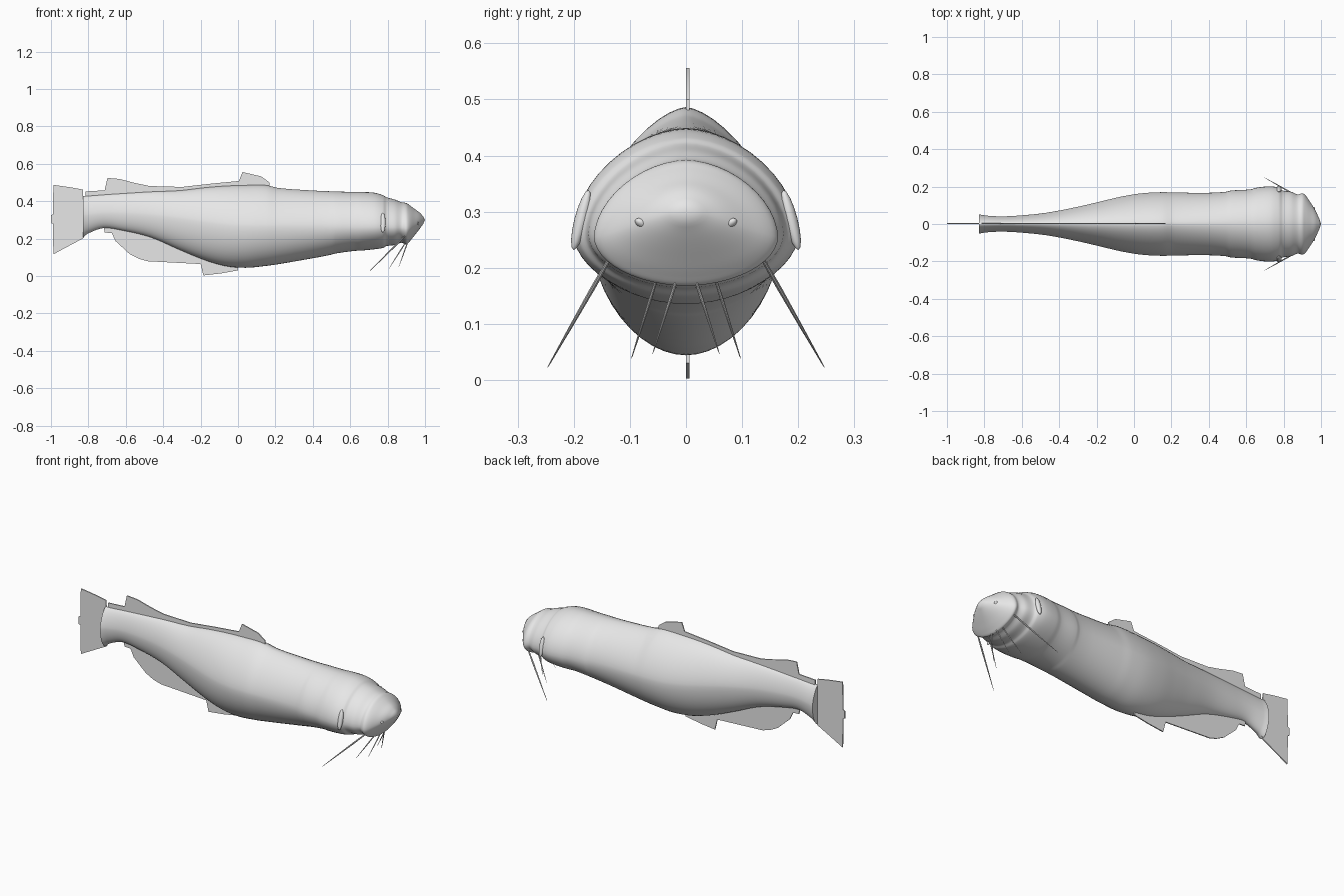
import bpy, bmesh, math
from mathutils import Vector

skin = bpy.data.materials.new("grey_skin")
skin.diffuse_color = (0.8, 0.8, 0.8, 1)


def finish(name, bm, angle=40):
    bmesh.ops.recalc_face_normals(bm, faces=bm.faces)
    me = bpy.data.meshes.new(name)
    bm.to_mesh(me)
    bm.free()
    me.materials.append(skin)
    ob = bpy.data.objects.new(name, me)
    bpy.context.collection.objects.link(ob)
    bpy.context.view_layer.objects.active = ob
    ob.select_set(True)
    bpy.ops.object.shade_smooth_by_angle(angle=math.radians(angle))
    ob.select_set(False)
    return ob


def loft(name, rings, tip=None):
    """Skin a row of rings, closing the far end with a point or a cap."""
    bm = bmesh.new()
    vs = [[bm.verts.new(p) for p in r] for r in rings]
    n = len(vs[0])
    for a, b in zip(vs, vs[1:]):
        for i in range(n):
            j = (i + 1) % n
            bm.faces.new((a[i], a[j], b[j], b[i]))
    bm.faces.new(vs[0])
    if tip is None:
        bm.faces.new(vs[-1])
    else:
        t = bm.verts.new(tip)
        for i in range(n):
            bm.faces.new((vs[-1][i], vs[-1][(i + 1) % n], t))
    return finish(name, bm)


# Body stations: x, bottom, top, half width, height of widest point
STATIONS = [
    (-0.83, 0.205, 0.428, 0.052, 0.32), (-0.80, 0.228, 0.428, 0.046, 0.325),
    (-0.72, 0.256, 0.434, 0.041, 0.335), (-0.63, 0.246, 0.440, 0.044, 0.335),
    (-0.47, 0.208, 0.450, 0.060, 0.325), (-0.31, 0.139, 0.457, 0.090, 0.305),
    (-0.18, 0.086, 0.472, 0.120, 0.285), (-0.07, 0.054, 0.481, 0.146, 0.270),
    (0.04, 0.044, 0.485, 0.164, 0.262), (0.15, 0.054, 0.485, 0.170, 0.262),
    (0.22, 0.064, 0.470, 0.168, 0.262), (0.40, 0.095, 0.457, 0.167, 0.262),
    (0.49, 0.112, 0.453, 0.172, 0.262), (0.52, 0.120, 0.452, 0.179, 0.262),
    (0.62, 0.134, 0.449, 0.185, 0.262), (0.66, 0.136, 0.449, 0.195, 0.262),
    (0.73, 0.143, 0.445, 0.201, 0.262), (0.775, 0.150, 0.432, 0.193, 0.262),
    (0.795, 0.160, 0.421, 0.179, 0.262), (0.84, 0.166, 0.408, 0.172, 0.260),
    (0.875, 0.178, 0.394, 0.158, 0.260), (0.90, 0.168, 0.390, 0.164, 0.255),
    (0.918, 0.185, 0.378, 0.152, 0.258), (0.945, 0.218, 0.358, 0.113, 0.270),
    (0.97, 0.250, 0.340, 0.072, 0.285), (0.99, 0.278, 0.319, 0.030, 0.297),
]


def smooth_stations(rows, steps):
    """Cubic interpolation along x between the stations."""
    def slope(i, k):
        a, b = rows[max(i - 1, 0)], rows[min(i + 1, len(rows) - 1)]
        return (b[k] - a[k]) / (b[0] - a[0])
    out = []
    for i in range(len(rows) - 1):
        p, q = rows[i], rows[i + 1]
        h = q[0] - p[0]
        for s in range(steps):
            t = s / steps
            row = [p[0] + h * t]
            for k in range(1, 5):
                row.append((2*t**3 - 3*t*t + 1) * p[k] + (3*t*t - 2*t**3) * q[k]
                           + h * ((t**3 - 2*t*t + t) * slope(i, k) + (t**3 - t*t) * slope(i + 1, k)))
            out.append(row)
    return out + [list(rows[-1])]


def section(x, bottom, top, half, mid, n=48):
    """Rounded belly, slightly ridged back."""
    ring = []
    power = 2 / (1.55 if x < 0.2 else min(1.8, 1.55 + (x - 0.2) * 0.6))
    for i in range(n):
        a = 2 * math.pi * i / n
        c, s = math.cos(a), math.sin(a)
        e = power if s > 0 else 1.04
        y = math.copysign(abs(c) ** e, c) * half
        z = mid + (abs(s) ** e * (top - mid) if s > 0 else -abs(s) ** e * (mid - bottom))
        ring.append((x, y, z))
    return ring


loft("body", [section(*r) for r in smooth_stations(STATIONS, 5)], (1.0, 0, 0.30))


# Thin fins cut from side outlines
def fin(name, outline, thick=0.006, y=0.003):
    bm = bmesh.new()
    f = bm.faces.new([bm.verts.new((x, y - thick / 2, z)) for x, z in outline])
    r = bmesh.ops.extrude_face_region(bm, geom=[f])
    bmesh.ops.translate(bm, vec=(0, thick, 0),
                        verts=[v for v in r["geom"] if isinstance(v, bmesh.types.BMVert)])
    return finish(name, bm, 30)


fin("tail_fin", [(-0.80, 0.41), (-0.828, 0.425), (-0.83, 0.462), (-0.90, 0.475), (-0.987, 0.487),
                 (-0.99, 0.33), (-1.0, 0.325), (-1.0, 0.283), (-0.99, 0.28), (-0.987, 0.116),
                 (-0.90, 0.163), (-0.83, 0.20), (-0.80, 0.24)])
fin("back_fin", [(-0.815, 0.41), (-0.815, 0.452), (-0.713, 0.458), (-0.698, 0.524), (-0.634, 0.519),
                 (-0.55, 0.497), (-0.473, 0.481), (-0.30, 0.476), (-0.15, 0.493), (0.005, 0.508),
                 (0.024, 0.556), (0.125, 0.532), (0.168, 0.50), (0.168, 0.46), (-0.10, 0.46),
                 (-0.31, 0.43)])
fin("belly_fin", [(-0.72, 0.28), (-0.713, 0.232), (-0.675, 0.23), (-0.655, 0.187), (-0.58, 0.118),
                  (-0.53, 0.092), (-0.484, 0.079), (-0.313, 0.07), (-0.20, 0.064), (-0.185, 0.003),
                  (-0.09, 0.014), (0.0, 0.03), (0.0, 0.07), (-0.18, 0.11), (-0.31, 0.165),
                  (-0.47, 0.235), (-0.63, 0.27)])


# Tapered whiskers
def whisker(name, a, b, r):
    a, b = Vector(a), Vector(b)
    d = (b - a).normalized()
    u = d.cross(Vector((0, 1, 0))).normalized()
    v = d.cross(u)
    rings = []
    for t, w in ((0, 0.8), (0.25, 1.0), (0.6, 0.7), (0.95, 0.25)):
        rings.append([a.lerp(b, t) + (u * math.cos(k * math.pi / 4) + v * math.sin(k * math.pi / 4)) * r * w
                      for k in range(8)])
    loft(name, rings, b)


# Small rounded details
def bead(name, loc, size, tilt):
    bm = bmesh.new()
    bmesh.ops.create_uvsphere(bm, u_segments=16, v_segments=8, radius=1)
    ob = finish(name, bm, 60)
    ob.location, ob.scale, ob.rotation_euler = loc, size, tilt


for s, side in ((-1, "right"), (1, "left")):
    whisker(side + "_long_whisker", (0.892, s * 0.138, 0.213), (0.698, s * 0.248, 0.02), 0.0045)
    whisker(side + "_middle_whisker", (0.895, s * 0.053, 0.178), (0.805, s * 0.098, 0.036), 0.0032)
    whisker(side + "_inner_whisker", (0.91, s * 0.014, 0.188), (0.858, s * 0.060, 0.045), 0.0032)
    bead(side + "_eye", (0.958, s * 0.079, 0.279), (0.010, 0.014, 0.008), (s * 0.5, 0, s * -0.6))
    bead(side + "_nostril", (0.942, s * 0.054, 0.339), (0.006, 0.007, 0.003), (s * -0.9, 0, 0))
    # Gill cover ridge
    bead(side + "_gill", (0.775, s * 0.187, 0.285), (0.014, 0.012, 0.055), (s * 0.25, 0, 0))
